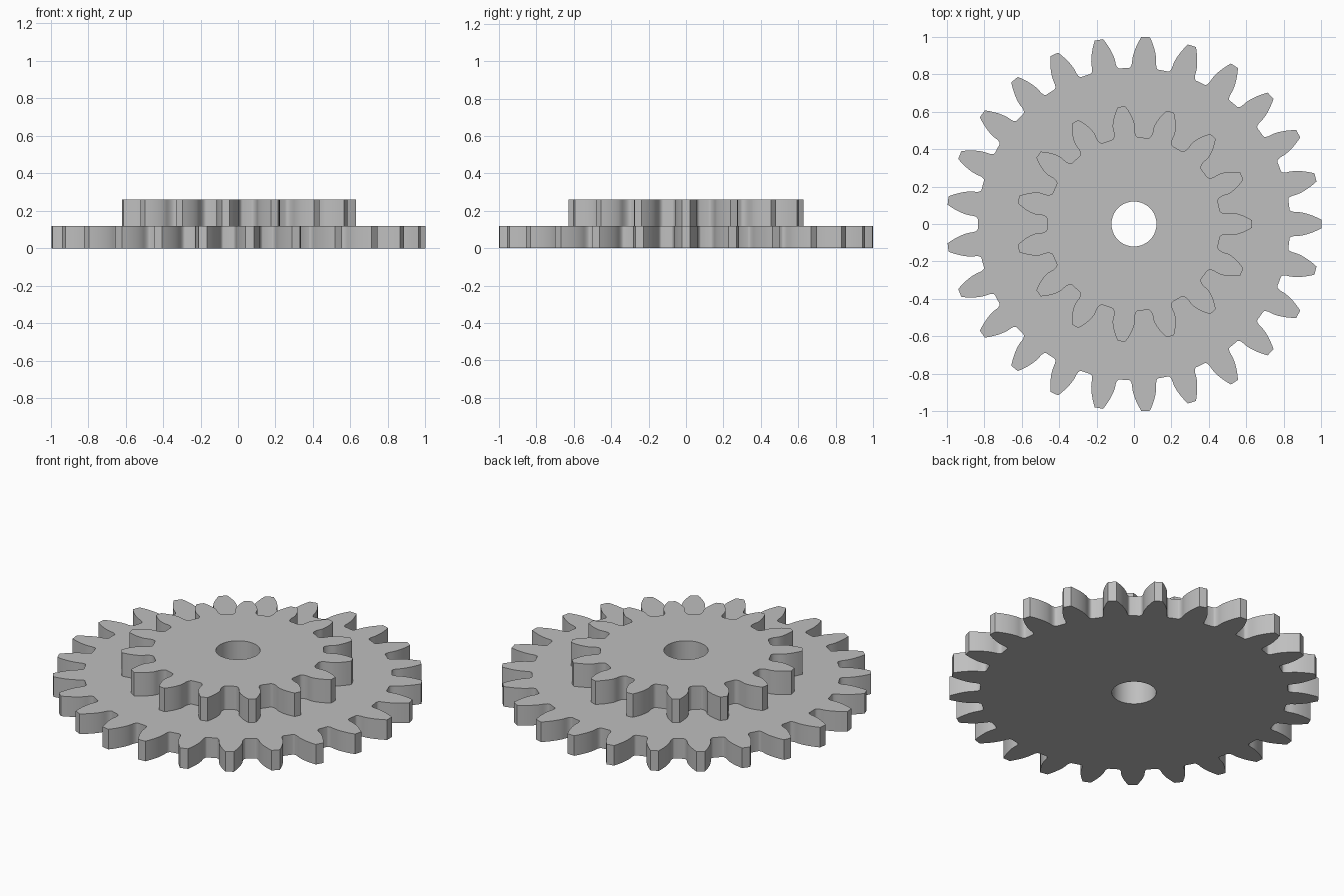
import bpy, bmesh, math

cube = bpy.data.objects.get("Cube")
if cube:
    bpy.data.objects.remove(cube)

MODULE = 2 / 27            # 25 teeth plus two addenda span the full width
BORE = 0.12
PRESSURE = math.radians(20)
THIN = 0.05                # backlash taken off each flank, in modules

grey = bpy.data.materials.new("gear_grey")
grey.use_nodes = True
grey.diffuse_color = (0.52, 0.52, 0.52, 1)
grey.node_tree.nodes["Principled BSDF"].inputs["Base Color"].default_value = grey.diffuse_color


def half_gap(r, teeth):
    """Half the angle of the gap between teeth at radius r (in modules)."""
    pitch = teeth / 2
    root = pitch - 1.25
    base = pitch * math.cos(PRESSURE)
    inv = lambda a: math.tan(a) - a
    # involute flank
    a = math.acos(min(1, base / r))
    flank = math.pi / (2 * teeth) - inv(PRESSURE) + inv(a) + THIN / pitch
    # rounded root left by the cutter
    t = math.sqrt(max(0, r * r - root * root))
    cutter = math.pi / 4 - 1.25 * math.tan(PRESSURE) + THIN
    fillet = cutter / pitch + math.atan(t / root) - t / pitch
    return fillet if r < base and fillet < flank else max(flank, fillet)


def gear_outline(teeth):
    """Polar outline (radius, angle), one tooth centred on +x."""
    root, tip, steps = teeth / 2 - 1.25, teeth / 2 + 1, 14
    flank = []
    for i in range(steps + 1):
        r = root + (tip - root) * (i / steps) ** 1.7
        flank.append((r, math.pi / teeth - half_gap(r, teeth)))
    tooth = [(r, -a) for r, a in flank] + [(tip, 0)] + [(r, a) for r, a in reversed(flank)]
    tooth.append((root, math.pi / teeth))
    return [(r * MODULE, a + k * math.tau / teeth) for k in range(teeth) for r, a in tooth]


def make_gear(name, teeth, z0, z1):
    outline = gear_outline(teeth)
    bm = bmesh.new()

    def ring(points, z):
        return [bm.verts.new((r * math.cos(a), r * math.sin(a), z)) for r, a in points]

    hole = [(BORE, a) for r, a in outline]
    loops = [ring(outline, z0), ring(outline, z1), ring(hole, z1), ring(hole, z0)]
    n = len(outline)
    # outer wall, top, bore and underside in turn
    for k in range(4):
        p, q = loops[k], loops[(k + 1) % 4]
        for i in range(n):
            j = (i + 1) % n
            bm.faces.new((p[i], p[j], q[j], q[i]))
    mesh = bpy.data.meshes.new(name)
    bm.to_mesh(mesh)
    bm.free()
    mesh.materials.append(grey)
    obj = bpy.data.objects.new(name, mesh)
    bpy.context.collection.objects.link(obj)
    bpy.ops.object.select_all(action='DESELECT')
    obj.select_set(True)
    bpy.context.view_layer.objects.active = obj
    bpy.ops.object.shade_smooth_by_angle(angle=math.radians(30))


make_gear("large_gear", 25, 0, 0.12)
make_gear("small_gear", 15, 0.12, 0.26)
